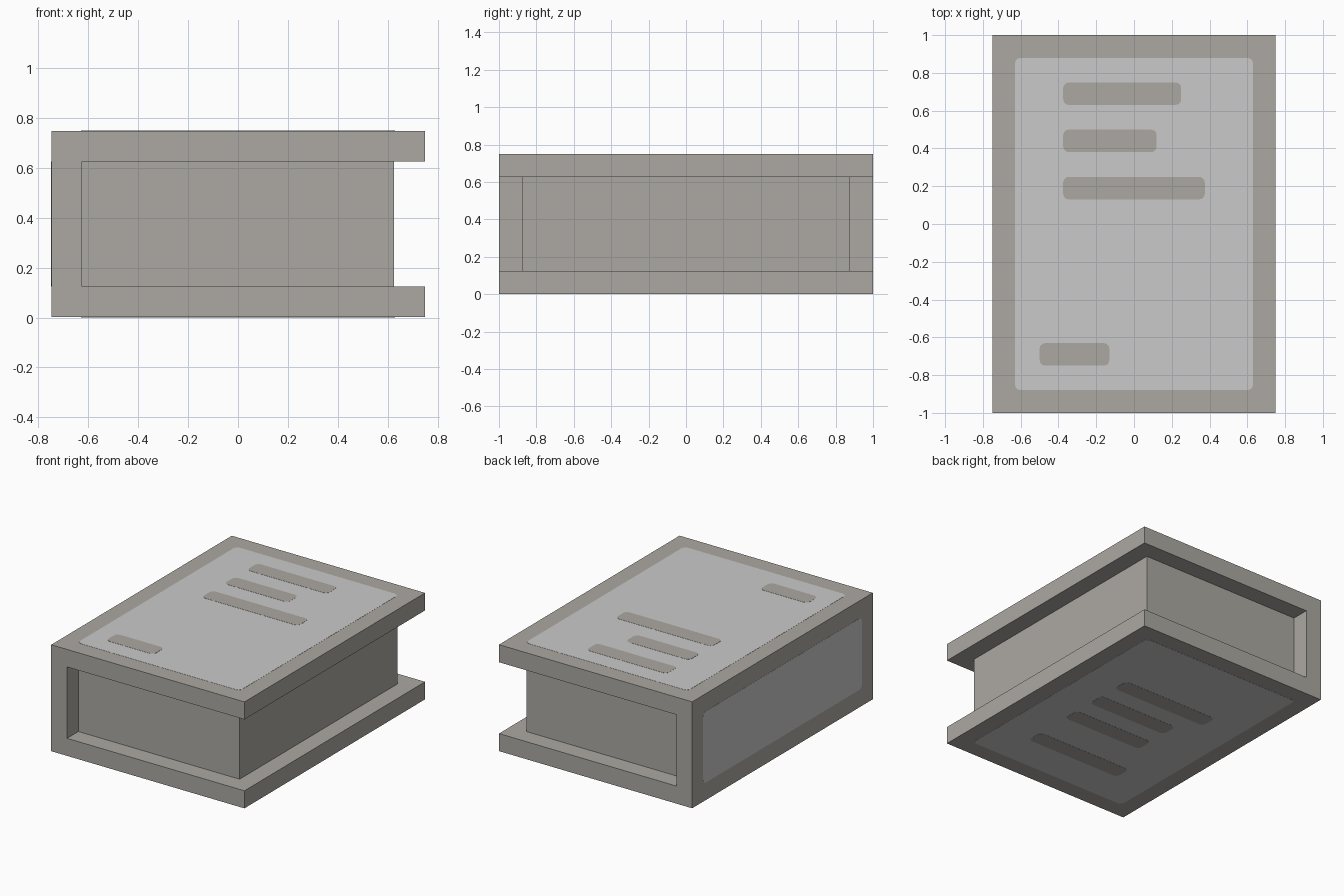
import bpy, math
from mathutils import Matrix

if "Cube" in bpy.data.objects:
    bpy.data.objects.remove(bpy.data.objects["Cube"])


def material(name, rgb):
    m = bpy.data.materials.new(name)
    m.diffuse_color = (*rgb, 1)
    m.use_nodes = True
    m.node_tree.nodes["Principled BSDF"].inputs["Base Color"].default_value = m.diffuse_color
    return m


WARM = material("warm grey", (0.413, 0.397, 0.361))
LIGHT = material("light grey", (0.591, 0.591, 0.591))
LAYER = 0.001  # thickness of one painted layer
W, L, H, T = 0.75, 1.0, 0.75, 0.125  # half width, half length, height, board thickness


def prism(name, outline, depth, mat, matrix=Matrix()):
    """Extrude a counter-clockwise 2D outline along local z from 0 to depth."""
    n = len(outline)
    verts = [matrix @ Matrix.Translation((x, y, z)) @ Matrix().to_translation()
             for z in (0, depth) for x, y in outline]
    faces = [tuple(reversed(range(n))), tuple(range(n, 2 * n))]
    faces += [(i, (i + 1) % n, n + (i + 1) % n, n + i) for i in range(n)]
    mesh = bpy.data.meshes.new(name)
    mesh.from_pydata([v.to_translation() if isinstance(v, Matrix) else v for v in verts], [], faces)
    mesh.materials.append(mat)
    obj = bpy.data.objects.new(name, mesh)
    bpy.context.collection.objects.link(obj)
    return obj


def rounded(x0, x1, y0, y1, r=0.03, steps=3):
    """Outline of a rectangle with small rounded corners."""
    corners = [(x1 - r, y0 + r, -90), (x1 - r, y1 - r, 0), (x0 + r, y1 - r, 90), (x0 + r, y0 + r, 180)]
    return [(cx + r * math.cos(math.radians(a + 90 * i / steps)),
             cy + r * math.sin(math.radians(a + 90 * i / steps)))
            for cx, cy, a in corners for i in range(steps + 1)]


# Wrap-around cover: C-shaped profile in x/z, extruded along y
d = 2 * LAYER
profile = [(-W + d, d), (W, d), (W, T), (-W + T, T), (-W + T, H - T), (W, H - T), (W, H - d), (-W + d, H - d)]
prism("cover", profile, 2 * L, WARM, Matrix.Translation((0, L, 0)) @ Matrix.Rotation(math.pi / 2, 4, 'X'))

# Page block between the boards
pw, pl = W - T, L - T
prism("pages", [(-pw, -pl), (pw, -pl), (pw, pl), (-pw, pl)], H - 2 * T, WARM, Matrix.Translation((0, 0, T)))

# Painted panels on the top board, bottom board and spine
top = Matrix.Translation((0, 0, H - d))
bottom = Matrix.Translation((0, 0, d)) @ Matrix.Rotation(math.pi, 4, 'Y')
spine = Matrix.Translation((-W + d, 0, H / 2)) @ Matrix.Rotation(-math.pi / 2, 4, 'Y')
prism("top_panel", rounded(-0.63, 0.63, -0.88, 0.88), LAYER, LIGHT, top)
prism("bottom_panel", rounded(-0.63, 0.63, -0.88, 0.88), LAYER, LIGHT, bottom)
prism("spine_panel", rounded(-0.25, 0.25, -0.88, 0.88), LAYER, LIGHT, spine)

# Bars on the boards: x start, x end, y centre (bottom ones are mirrored in x)
top_bars = [(-0.375, 0.25, 0.69), (-0.375, 0.12, 0.44), (-0.375, 0.375, 0.19), (-0.5, -0.13, -0.69)]
bottom_bars = [(-0.375, 0.375, 0.31), (-0.375, 0.25, 0.06), (-0.375, 0.25, -0.19), (-0.375, 0.375, -0.56)]
for side, place, bars in (("top", top, top_bars), ("bottom", bottom, bottom_bars)):
    for i, (x0, x1, y) in enumerate(bars):
        prism(f"{side}_bar_{i + 1}", rounded(x0, x1, y - 0.06, y + 0.06), 2 * LAYER, WARM, place)
